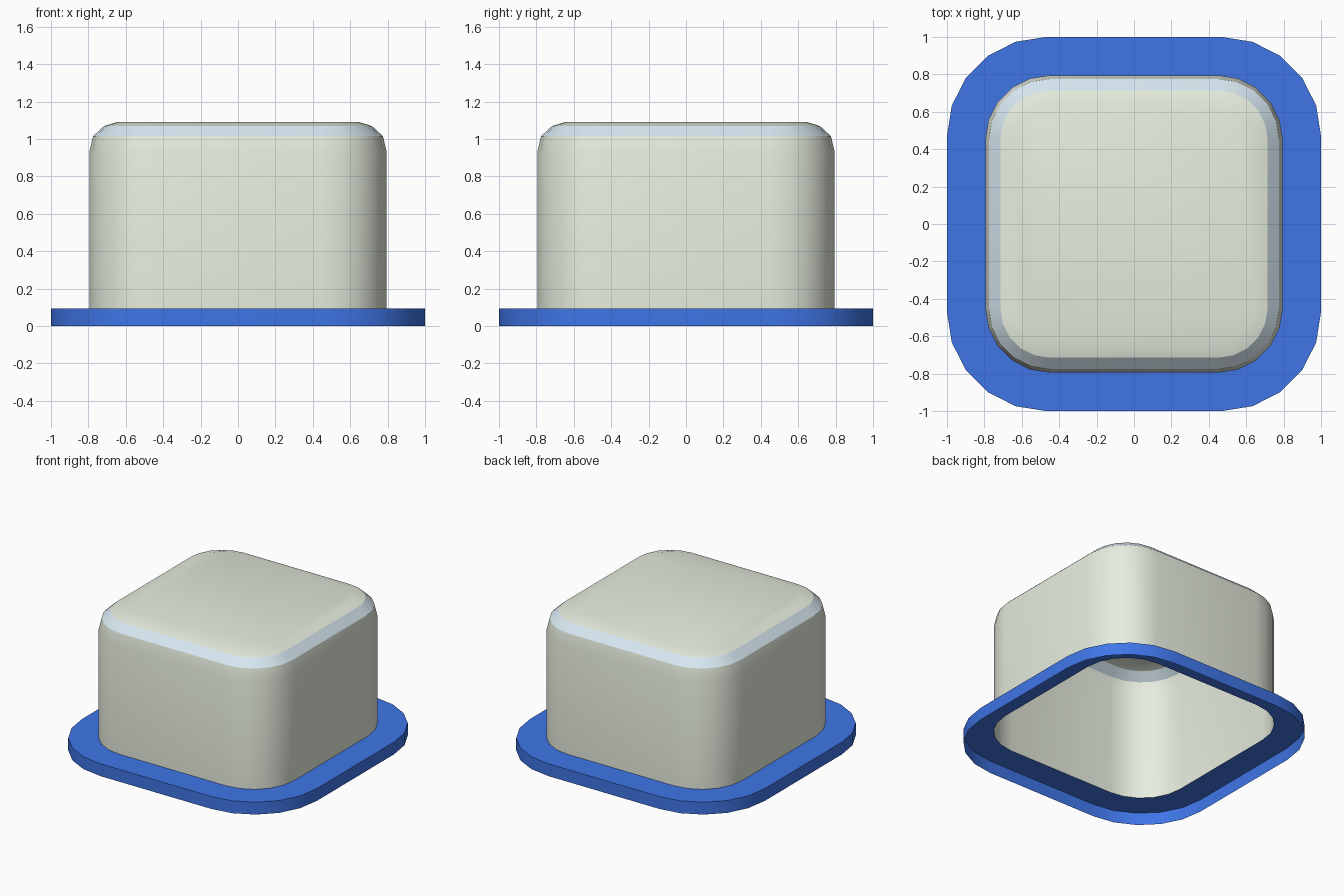
import bpy, bmesh
from math import sin, cos, pi, radians

if "Cube" in bpy.data.objects:
    bpy.data.objects.remove(bpy.data.objects["Cube"])

SEG = 5  # segments per rounded corner


def ring(bm, half, centre, z):
    """Rounded-square loop with corner arcs about (+-centre, +-centre)."""
    r = half - centre
    verts = []
    for q, (sx, sy) in enumerate([(1, 1), (-1, 1), (-1, -1), (1, -1)]):
        for i in range(SEG + 1):
            a = pi / 2 * (q + i / SEG)
            verts.append(bm.verts.new((sx * centre + r * cos(a),
                                       sy * centre + r * sin(a), z)))
    return verts


def shell(name, profile, mat, cap=False):
    """Open sheet lofted through (half width, corner centre, z) loops."""
    bm = bmesh.new()
    loops = [ring(bm, *p) for p in profile]
    for lo, hi in zip(loops, loops[1:]):
        n = len(lo)
        for i in range(n):
            j = (i + 1) % n
            bm.faces.new((lo[i], lo[j], hi[j], hi[i]))
    if cap:
        bm.faces.new(loops[-1])
    mesh = bpy.data.meshes.new(name)
    bm.to_mesh(mesh)
    bm.free()
    obj = bpy.data.objects.new(name, mesh)
    bpy.context.collection.objects.link(obj)
    mesh.materials.append(mat)
    bpy.ops.object.select_all(action='DESELECT')
    obj.select_set(True)
    bpy.context.view_layer.objects.active = obj
    bpy.ops.object.shade_smooth_by_angle(angle=radians(40))
    return obj


def material(name, rgb):
    m = bpy.data.materials.new(name)
    m.diffuse_color = (*rgb, 1)
    m.use_nodes = True
    m.node_tree.nodes["Principled BSDF"].inputs["Base Color"].default_value = m.diffuse_color
    return m


blue = material("blue", (0.05, 0.18, 0.8))
cream = material("cream", (0.8, 0.85, 0.74))
pale_blue = material("pale_blue", (0.68, 0.8, 0.88))

# Flange: outer skirt and flat top, open underneath
shell("base_flange", [(1.0, 0.47, 0.0), (1.0, 0.47, 0.095),
                      (0.795, 0.45, 0.095)], blue)

# Button body walls with a softened shoulder
shell("button_body", [(0.795, 0.45, 0.095), (0.795, 0.45, 0.93),
                      (0.775, 0.45, 1.015)], cream)

# Sloping pale band under the cap
shell("pale_band", [(0.775, 0.45, 1.015), (0.715, 0.45, 1.07)], pale_blue)

# Top cap with a shallow bevelled edge
shell("top_cap", [(0.715, 0.45, 1.07), (0.64, 0.45, 1.092)], cream, cap=True)
